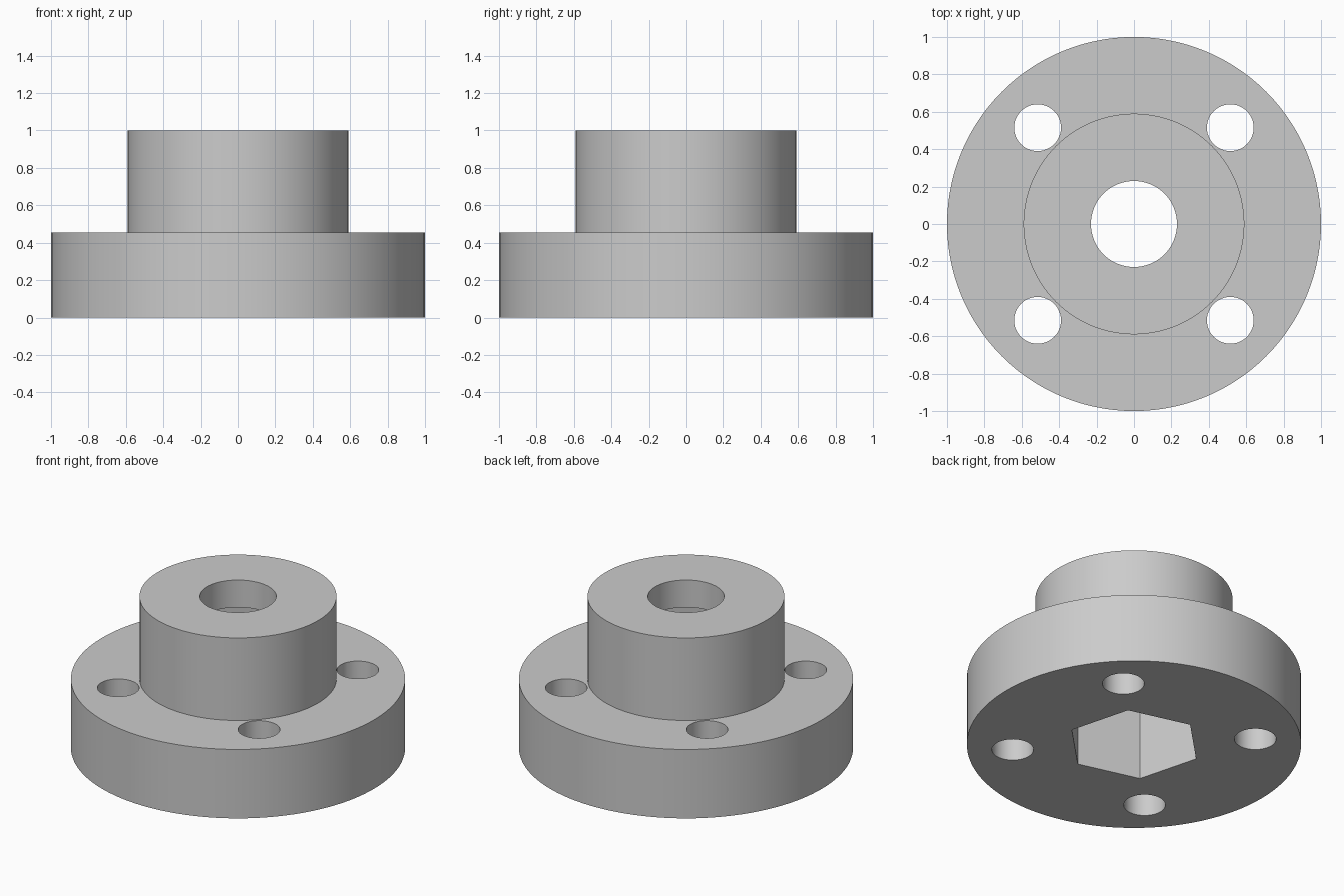
import bpy
import bmesh
import math

default = bpy.data.objects.get("Cube")
if default:
    bpy.data.objects.remove(default, do_unlink=True)

SIDES = 112

# Single plain grey
grey = bpy.data.materials.new("plain_grey")
grey.use_nodes = True
colour = (0.6, 0.6, 0.6, 1.0)
grey.diffuse_color = colour
grey.node_tree.nodes["Principled BSDF"].inputs["Base Color"].default_value = colour


def turned(name, profile, sides, x=0.0, y=0.0, turn=0.0):
    """Closed solid made of stacked rings, profile given as (radius, z)."""
    bm = bmesh.new()
    rings = []
    for radius, z in profile:
        angles = [turn + math.tau * i / sides for i in range(sides)]
        rings.append([bm.verts.new((x + radius * math.cos(a),
                                    y + radius * math.sin(a), z)) for a in angles])
    for low, high in zip(rings, rings[1:]):
        for i in range(sides):
            j = (i + 1) % sides
            bm.faces.new((low[i], low[j], high[j], high[i]))
    bm.faces.new(list(reversed(rings[0])))
    bm.faces.new(rings[-1])
    bmesh.ops.recalc_face_normals(bm, faces=bm.faces)
    mesh = bpy.data.meshes.new(name)
    bm.to_mesh(mesh)
    bm.free()
    mesh.materials.append(grey)
    obj = bpy.data.objects.new(name, mesh)
    bpy.context.collection.objects.link(obj)
    return obj


# Wide flange with a narrower hub on top
body = turned("flanged_hub",
              [(1.0, 0.0), (1.0, 0.455), (0.59, 0.455), (0.59, 1.0)], SIDES)

# Hexagonal pocket from below, round bore from above
cutters = [
    turned("hex_pocket_cutter", [(0.41, -0.1), (0.41, 0.82)], 6, turn=math.pi / 4),
    turned("bore_cutter", [(0.23, 0.5), (0.23, 1.1)], 64),
]

# Four bolt holes on the diagonals
for sx in (-1, 1):
    for sy in (-1, 1):
        cutters.append(turned("bolt_hole_cutter", [(0.125, -0.1), (0.125, 0.6)],
                              48, sx * 0.515, sy * 0.515))

# Cut, apply and tidy up
bpy.ops.object.select_all(action="DESELECT")
bpy.context.view_layer.objects.active = body
body.select_set(True)
for cutter in cutters:
    cutter.hide_render = True
    mod = body.modifiers.new("cut", "BOOLEAN")
    mod.operation = "DIFFERENCE"
    mod.solver = "EXACT"
    mod.object = cutter
    bpy.ops.object.modifier_apply(modifier=mod.name)
    bpy.data.objects.remove(cutter, do_unlink=True)

bpy.ops.object.shade_smooth_by_angle(angle=math.radians(30))
